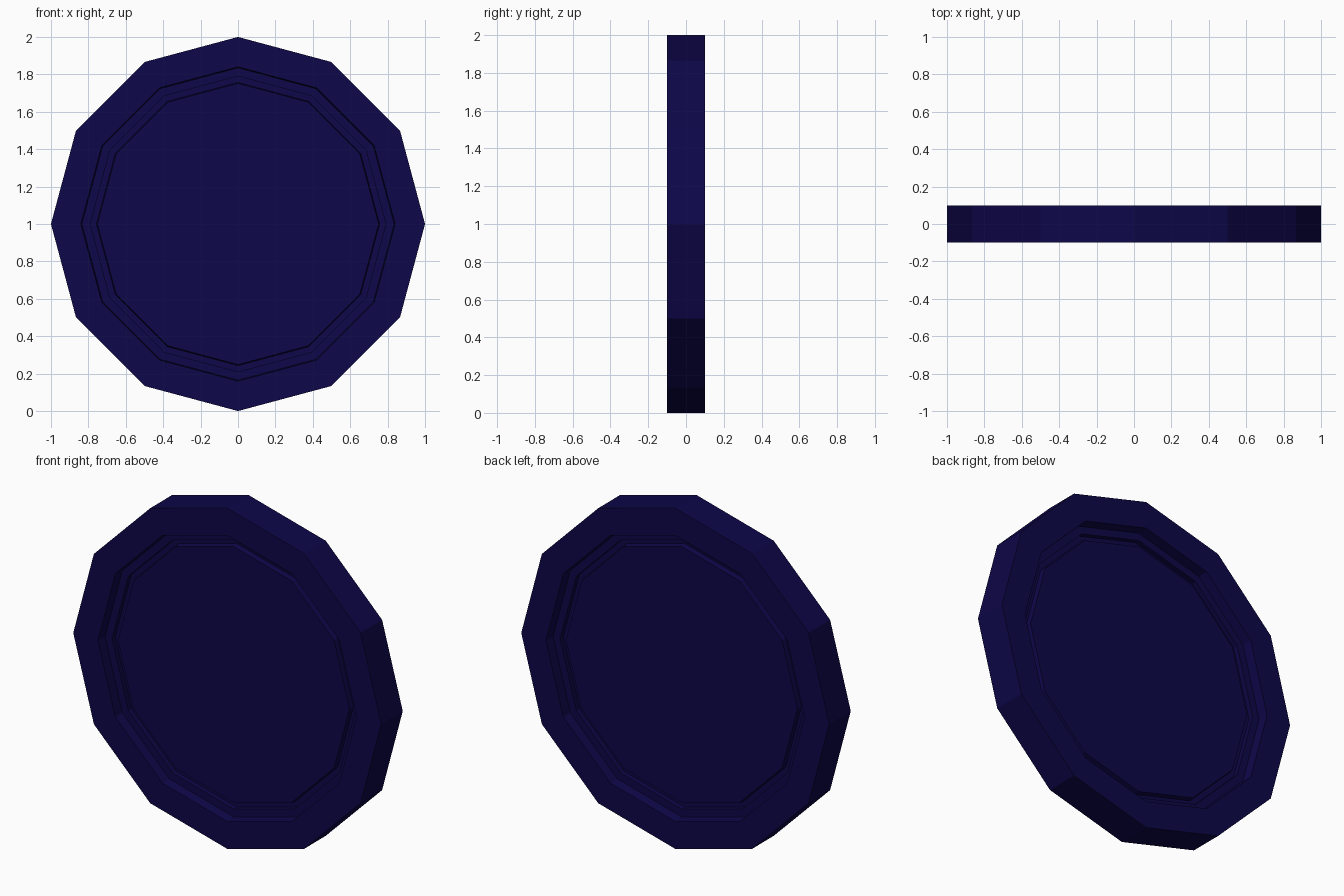
import bpy, bmesh, math

if "Cube" in bpy.data.objects:
    bpy.data.objects.remove(bpy.data.objects["Cube"])

SIDES = 12
mat = bpy.data.materials.new("dark_navy")
mat.diffuse_color = (0.004, 0.002, 0.065, 1)
mat.use_nodes = True
mat.node_tree.nodes["Principled BSDF"].inputs["Base Color"].default_value = mat.diffuse_color

# Half profile (radius, distance from middle plane): rim, ledge, narrow groove, central face
half = [(1.0, 0.1), (0.84, 0.1), (0.835, 0.04), (0.79, 0.04), (0.79, 0.01),
        (0.757, 0.01), (0.752, 0.04)]
profile = [(r, -y) for r, y in reversed(half)] + half

# Lathe the profile around the y axis
bm = bmesh.new()
rings = []
for r, y in profile:
    rings.append([bm.verts.new((r * math.cos(k * math.tau / SIDES), y,
                                1 + r * math.sin(k * math.tau / SIDES)))
                  for k in range(SIDES)])
for a, b in zip(rings, rings[1:]):
    for k in range(SIDES):
        n = (k + 1) % SIDES
        bm.faces.new((a[k], a[n], b[n], b[k]))

# Central round faces on the front and back
bm.faces.new(rings[0])
bm.faces.new(rings[-1])
bmesh.ops.recalc_face_normals(bm, faces=bm.faces)

mesh = bpy.data.meshes.new("grooved_disc")
bm.to_mesh(mesh)
bm.free()
mesh.materials.append(mat)
disc = bpy.data.objects.new("grooved_disc", mesh)
bpy.context.collection.objects.link(disc)
